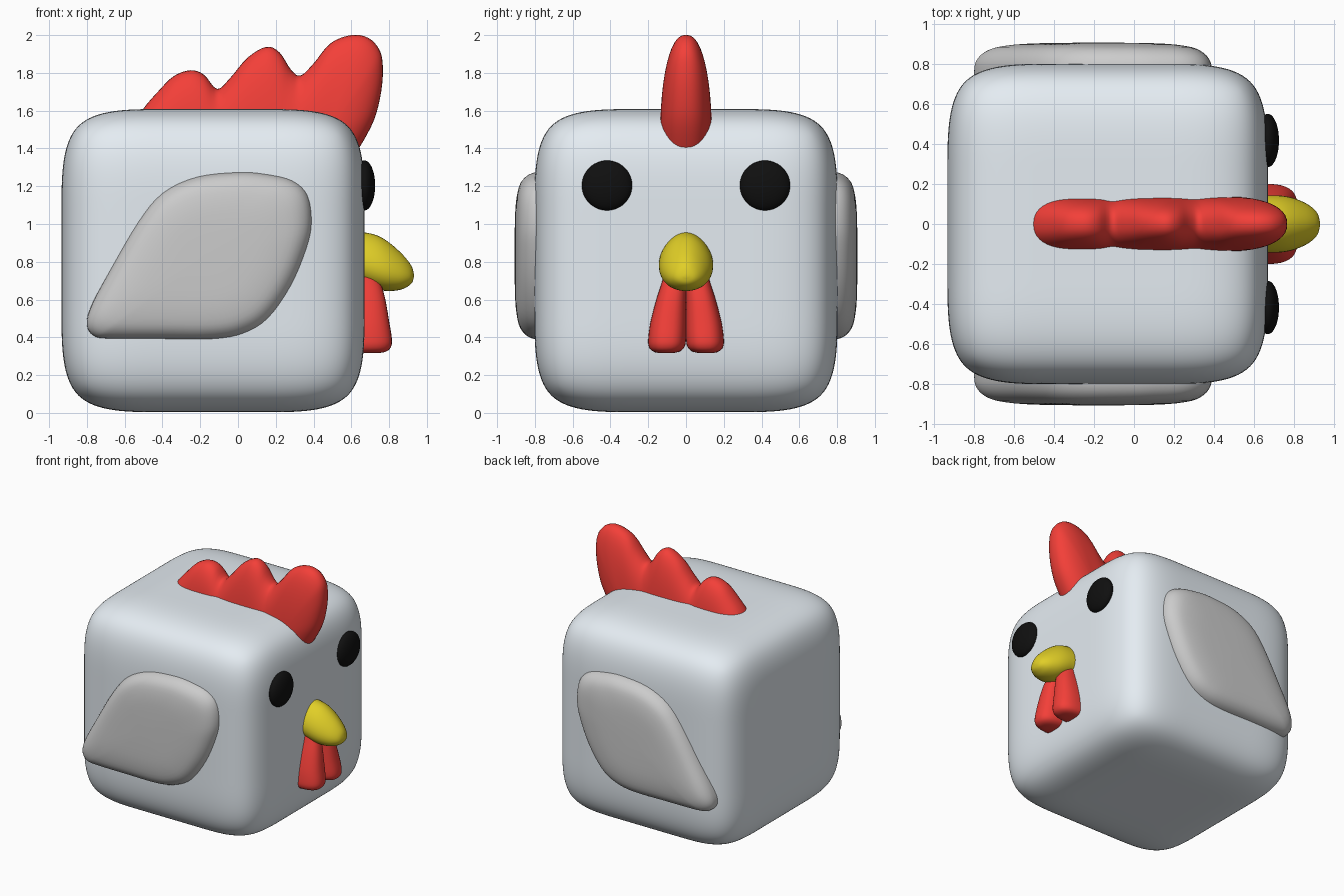
import bpy, bmesh
from math import sin, cos, pi
from mathutils import Vector

if "Cube" in bpy.data.objects:
    bpy.data.objects.remove(bpy.data.objects["Cube"])


def material(name, rgb):
    m = bpy.data.materials.new(name)
    m.diffuse_color = (*rgb, 1)
    m.use_nodes = True
    m.node_tree.nodes["Principled BSDF"].inputs["Base Color"].default_value = m.diffuse_color
    return m


WHITE = material("pale_feather", (0.78, 0.84, 0.89))
GREY = material("grey_feather", (0.6, 0.6, 0.6))
RED = material("red", (0.9, 0.05, 0.04))
YELLOW = material("yellow", (0.75, 0.62, 0.02))
BLACK = material("black", (0.005, 0.005, 0.005))


def finish(name, bm, mat):
    bmesh.ops.recalc_face_normals(bm, faces=bm.faces[:])
    for f in bm.faces:
        f.smooth = True
    me = bpy.data.meshes.new(name)
    bm.to_mesh(me)
    bm.free()
    me.materials.append(mat)
    ob = bpy.data.objects.new(name, me)
    bpy.context.collection.objects.link(ob)
    return ob


def loft(name, rings, mat):
    """Skin a list of closed rings and cap both ends."""
    bm = bmesh.new()
    vs = [[bm.verts.new(p) for p in r] for r in rings]
    n = len(vs[0])
    for a, b in zip(vs, vs[1:]):
        for i in range(n):
            j = (i + 1) % n
            bm.faces.new((a[i], a[j], b[j], b[i]))
    bm.faces.new(vs[0])
    bm.faces.new(vs[-1])
    bmesh.ops.remove_doubles(bm, verts=bm.verts[:], dist=0.0005)
    return finish(name, bm, mat)


def smooth(points, steps, closed=False):
    """Catmull-Rom interpolation through points of any dimension."""
    p = [Vector(q) for q in points]
    n = len(p)
    get = (lambda i: p[i % n]) if closed else (lambda i: p[max(0, min(n - 1, i))])
    out = []
    for i in range(n if closed else n - 1):
        a, b, c, d = (get(i + k) for k in (-1, 0, 1, 2))
        for k in range(steps):
            t = k / steps
            out.append(0.5 * (2 * b + (c - a) * t + (2 * a - 5 * b + 4 * c - d) * t * t
                              + (3 * b - a - 3 * c + d) * t ** 3))
    return out if closed else out + [p[-1]]


def spow(v, e):
    return (1 if v >= 0 else -1) * abs(v) ** e


# Body: cube in thirds, rounded by subdivision
bm = bmesh.new()
bmesh.ops.create_cube(bm, size=1)
bmesh.ops.subdivide_edges(bm, edges=bm.edges[:], cuts=2, use_grid_fill=True)
for v in bm.verts:
    v.co = Vector((v.co.x * 1.605 - 0.132, v.co.y * 1.605, v.co.z * 1.605 + 0.806))
body = finish("body", bm, WHITE)
body.modifiers.new("round", "SUBSURF").levels = 4
body.modifiers["round"].render_levels = 4

# Wings: domed plates on both sides
outline = smooth([(-0.80, 0.47), (-0.765, 0.41), (-0.68, 0.393), (-0.4, 0.39), (-0.13, 0.39),
                  (0.03, 0.42), (0.16, 0.5), (0.28, 0.67), (0.36, 0.86), (0.39, 1.0),
                  (0.37, 1.15), (0.29, 1.23), (0.15, 1.265), (0.0, 1.275), (-0.22, 1.25),
                  (-0.4, 1.165), (-0.53, 1.01), (-0.68, 0.75), (-0.775, 0.57)], 4, True)
wc = Vector((-0.17, 0.83))
layers = smooth([(1.0, 0.68), (1.0, 0.77), (0.985, 0.815), (0.93, 0.855), (0.82, 0.885),
                 (0.6, 0.902), (0.3, 0.907), (0.03, 0.908)], 3)
for side, s in (("left", 1), ("right", -1)):
    rings = []
    for k, y in layers:
        pts = [wc + (p - wc) * k for p in outline]
        rings.append([(p.x, s * y, p.y) for p in pts])
    loft(side + "_wing", rings, GREY)

    # Eye: flattened ball
    bm = bmesh.new()
    bmesh.ops.create_uvsphere(bm, u_segments=40, v_segments=24, radius=1)
    for v in bm.verts:
        v.co = Vector((0.67 + 0.056 * v.co.x, s * 0.418 + 0.133 * v.co.y, 1.204 + 0.132 * v.co.z))
    finish(side + "_eye", bm, BLACK)

    # Wattle lobe: z, y centre, y radius, x reach
    rows = smooth([(0.74, 0.055, 0.06, 0.06), (0.69, 0.062, 0.066, 0.09), (0.6, 0.078, 0.079, 0.115),
                   (0.48, 0.093, 0.095, 0.136), (0.39, 0.1, 0.1, 0.15), (0.35, 0.102, 0.094, 0.145),
                   (0.328, 0.104, 0.075, 0.125), (0.318, 0.105, 0.045, 0.09),
                   (0.316, 0.105, 0.01, 0.03)], 4)
    loft(side + "_wattle",
         [[(0.665 + rx * spow(cos(a), 0.8), s * (cy + ry * spow(sin(a), 0.8)), z)
           for a in (2 * pi * i / 32 for i in range(32))] for z, cy, ry, rx in rows], RED)

# Beak: x, top, bottom, half width
rows = smooth([(0.6, 0.955, 0.68, 0.138), (0.67, 0.955, 0.672, 0.141), (0.74, 0.938, 0.652, 0.139),
               (0.8, 0.902, 0.645, 0.127), (0.86, 0.85, 0.652, 0.102), (0.9, 0.805, 0.67, 0.074),
               (0.922, 0.77, 0.69, 0.045), (0.931, 0.735, 0.718, 0.01)], 4)
loft("beak", [[(x, w * cos(a) * (1 - 0.2 * sin(a)), (t + b) / 2 + (t - b) / 2 * sin(a))
               for a in (2 * pi * i / 36 for i in range(36))] for x, t, b, w in rows], YELLOW)

# Comb: rounded fin fanned from a hidden spine to its crest (crest x, z, spine x, z)
cols = smooth([(-0.56, 1.5, -0.38, 1.5), (-0.505, 1.605, -0.37, 1.5), (-0.42, 1.705, -0.35, 1.49),
               (-0.34, 1.783, -0.3, 1.48), (-0.25, 1.814, -0.24, 1.47), (-0.18, 1.79, -0.18, 1.46),
               (-0.11, 1.715, -0.11, 1.45), (-0.04, 1.775, -0.05, 1.45), (0.05, 1.88, 0.04, 1.45),
               (0.15, 1.938, 0.13, 1.45), (0.22, 1.908, 0.19, 1.45), (0.28, 1.818, 0.25, 1.45),
               (0.33, 1.785, 0.3, 1.45), (0.4, 1.85, 0.34, 1.45), (0.49, 1.957, 0.4, 1.46),
               (0.6, 2.0, 0.46, 1.48), (0.69, 1.985, 0.48, 1.5), (0.75, 1.92, 0.49, 1.5),
               (0.767, 1.83, 0.49, 1.5), (0.758, 1.7, 0.49, 1.5), (0.72, 1.55, 0.49, 1.5),
               (0.64, 1.4, 0.48, 1.49), (0.58, 1.32, 0.47, 1.48)], 4)
rings = []
for cx, cz, sx, sz in cols:
    ring = []
    for i in range(25):
        a = pi * i / 24
        k = sin(a)
        ring.append((sx + (cx - sx) * k, 0.136 * spow(cos(a), 0.85), sz + (cz - sz) * k))
    rings.append(ring)
loft("comb", rings, RED)
